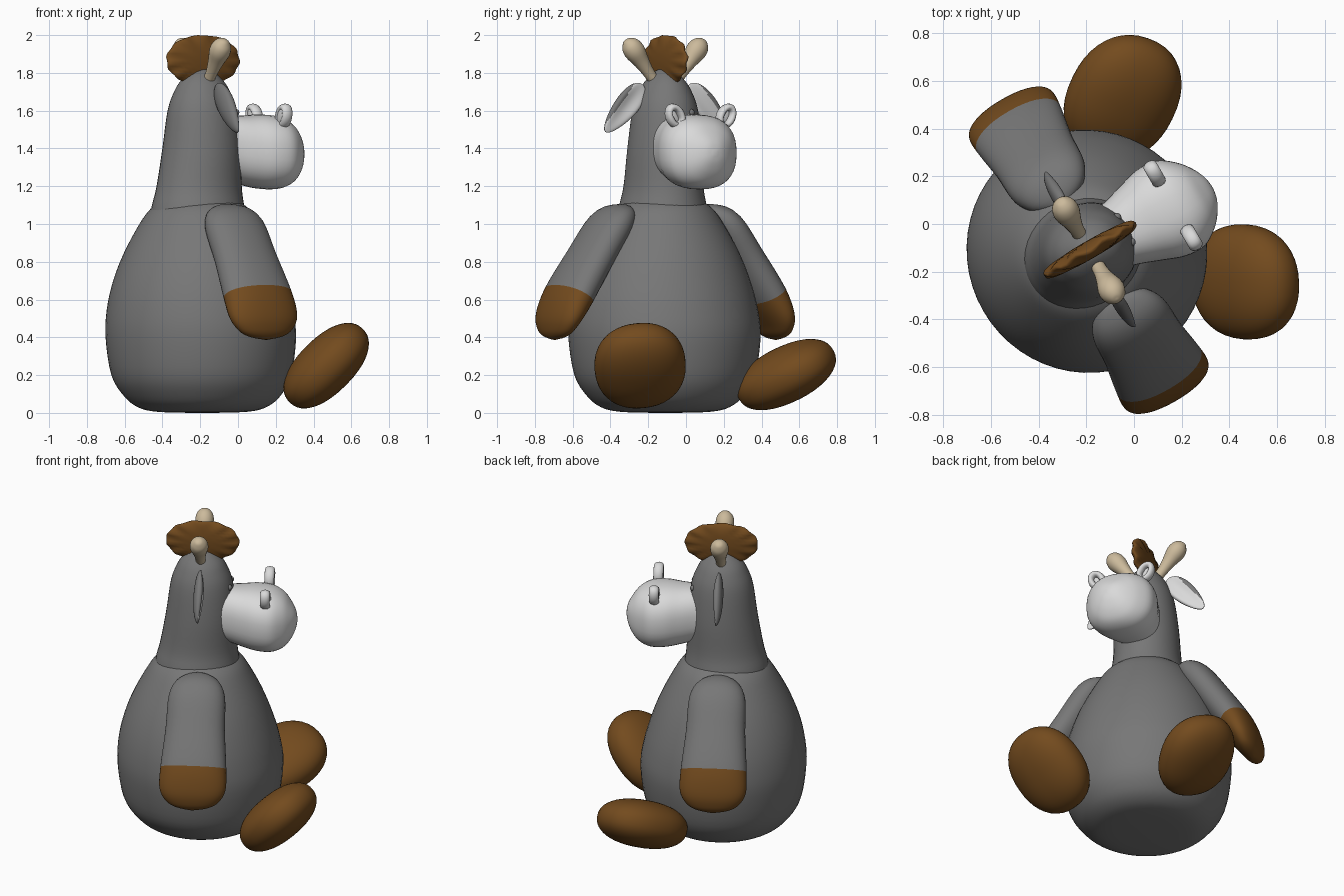
import bpy, bmesh, math
from mathutils import Vector, Matrix

if "Cube" in bpy.data.objects:
    bpy.data.objects.remove(bpy.data.objects["Cube"])

# The toy is turned 30 degrees: local x = forward, local y = its left
PLACE = Matrix.Translation((-0.19, -0.11, 0)) @ Matrix.Rotation(math.radians(30), 4, 'Z')


def material(name, rgb):
    m = bpy.data.materials.new(name)
    m.diffuse_color = (*rgb, 1)
    m.use_nodes = True
    m.node_tree.nodes["Principled BSDF"].inputs["Base Color"].default_value = m.diffuse_color
    return m


GREY = material("grey_plush", (0.185, 0.185, 0.185))
BROWN = material("brown_plush", (0.172, 0.070, 0.013))
WHITE = material("pale_plush", (0.70, 0.70, 0.70))
CREAM = material("cream_plush", (0.60, 0.49, 0.33))


def finish(name, bm, mats):
    bmesh.ops.recalc_face_normals(bm, faces=bm.faces[:])
    for f in bm.faces:
        f.smooth = True
    me = bpy.data.meshes.new(name)
    bm.to_mesh(me)
    bm.free()
    for m in mats:
        me.materials.append(m)
    ob = bpy.data.objects.new(name, me)
    ob.matrix_world = PLACE
    bpy.context.collection.objects.link(ob)
    return ob


def smooth_rows(rows, n=4):
    """Catmull-Rom interpolation between rows of numbers."""
    out = []
    for i in range(len(rows) - 1):
        p0, p1, p2 = rows[max(i - 1, 0)], rows[i], rows[i + 1]
        p3 = rows[min(i + 2, len(rows) - 1)]
        for k in range(n):
            t = k / n
            out.append([0.5 * (2 * b + (c - a) * t + (2 * a - 5 * b + 4 * c - d) * t * t
                               + (3 * b - a - 3 * c + d) * t ** 3)
                        for a, b, c, d in zip(p0, p1, p2, p3)])
    return out + [list(rows[-1])]


def loft(name, sections, mats, power=1.0, split=None, sides=40):
    """Skin over (centre, half axis a, half axis b); second colour after 'split'."""
    bm = bmesh.new()
    rings = []
    for c, a, b in sections:
        ring = []
        for k in range(sides):
            t = 2 * math.pi * k / sides
            co, si = math.cos(t), math.sin(t)
            co = math.copysign(abs(co) ** power, co)
            si = math.copysign(abs(si) ** power, si)
            ring.append(bm.verts.new(c + a * co + b * si))
        rings.append(ring)
    for i in range(len(rings) - 1):
        for k in range(sides):
            j = (k + 1) % sides
            f = bm.faces.new((rings[i][k], rings[i][j], rings[i + 1][j], rings[i + 1][k]))
            f.material_index = int(split is not None and i >= split)
    bm.faces.new(rings[0])
    bm.faces.new(rings[-1]).material_index = int(split is not None)
    return finish(name, bm, mats)


def blob(name, centre, axes, mats, shape=None, rule=None):
    """Sphere stretched onto three half axes; optional reshaping and colour rule."""
    bm = bmesh.new()
    bmesh.ops.create_uvsphere(bm, u_segments=40, v_segments=24, radius=1)
    if rule:
        for f in bm.faces:
            f.material_index = rule(f.calc_center_median())
    for v in bm.verts:
        p = shape(v.co.copy()) if shape else v.co
        v.co = centre + axes[0] * p.x + axes[1] * p.y + axes[2] * p.z
    return finish(name, bm, mats)


V = Vector

# Body: (z, half width, forward shift, half depth)
body = smooth_rows([(0, .05, 0, .05), (.006, .24, 0, .24), (.03, .34, 0, .34), (.09, .415, 0, .415),
                    (.2, .48, -.005, .475), (.4, .512, -.008, .502), (.55, .502, -.015, .488),
                    (.7, .465, -.02, .45), (.85, .405, -.02, .392), (1.0, .32, -.018, .315),
                    (1.08, .26, -.015, .26), (1.13, .19, -.01, .19)])
loft("body", [(V((u, 0, z)), V((d, 0, 0)), V((0, w, 0))) for z, w, u, d in body], [GREY], sides=56)

# Neck and head: (z, forward shift, half depth, half width)
neck = smooth_rows([(1.02, -.025, .265, .24), (1.1, -.025, .25, .225), (1.2, -.018, .232, .205),
                    (1.4, -.003, .212, .195), (1.6, 0, .187, .17), (1.7, 0, .152, .137),
                    (1.76, 0, .115, .10), (1.81, 0, .055, .05), (1.825, 0, .01, .01)])
loft("neck_and_head", [(V((u, 0, z)), V((a, 0, 0)), V((0, b, 0))) for z, u, a, b in neck], [GREY])

# Muzzle, turned a little: (forward, half width, bottom, top)
muzzle = smooth_rows([(.08, .13, 1.25, 1.55), (.16, .15, 1.23, 1.57), (.25, .18, 1.205, 1.575),
                      (.34, .208, 1.187, 1.58), (.43, .207, 1.185, 1.57), (.5, .162, 1.21, 1.535),
                      (.545, .11, 1.26, 1.48), (.573, .055, 1.32, 1.43), (.582, .01, 1.365, 1.385)])
loft("muzzle", [(V((u, -.05 * u, (lo + hi) / 2)), V((0, w, 0)), V((0, 0, (hi - lo) / 2)))
                for u, w, lo, hi in muzzle], [WHITE], power=0.84)


# Mane: thin fan with a rippled edge
def ripple(p):
    r = math.hypot(p.x, p.z)
    t = math.atan2(p.z, p.x)
    k = 1 + 0.012 * r * math.cos(11 * t)
    p.y += 0.2 * r * r * math.sin(11 * t)
    p.x = math.copysign(abs(p.x) ** 0.9, p.x) * k
    p.z *= k
    return p


blob("mane", V((.005, 0, 1.868)), (V((.222, 0, 0)), V((0, .038, 0)), V((0, 0, .131))), [BROWN], ripple)


def plump(p):
    return V([math.copysign(abs(c) ** 0.9, c) for c in p])


def foot(name, centre, azimuth, normal, half):
    """Cushion foot: 'azimuth' points to the toe, 'normal' out of its flat top."""
    az, n = math.radians(azimuth), V(normal).normalized()
    e1 = V((math.cos(az), math.sin(az), 0))
    e1.z = -(e1.x * n.x + e1.y * n.y) / n.z
    e1.normalize()
    spin = Matrix.Rotation(math.radians(-30), 3, 'Z')
    axes = [spin @ a * h for a, h in zip((e1, n.cross(e1), n), half)]
    blob(name, PLACE.inverted() @ V(centre), axes, [BROWN], plump)


# Feet (posed differently left and right, given in world directions)
foot("right_foot", (.467, -.243, .25), -4, (-.70, -.09, .70), (.275, .242, .145))
foot("left_foot", (-.048, .53, .203), 64, (.12, -.45, .87), (.285, .232, .145))

# Arm path: (sideways, z, half width, half thickness)
ARM = smooth_rows([(.22, 1.08, .04, .02), (.26, 1.055, .12, .06), (.34, .99, .17, .095),
                   (.46, .82, .18, .10), (.588, .625, .20, .10), (.65, .51, .20, .08),
                   (.672, .44, .16, .058), (.68, .405, .10, .035), (.683, .388, .01, .01)])
HORN = smooth_rows([(.05, 1.74, .03), (.10, 1.80, .031), (.145, 1.86, .042), (.185, 1.912, .056),
                    (.215, 1.947, .049), (.235, 1.968, .025), (.24, 1.974, .004)])


def limb_sections(rows, s):
    out = []
    for i, r in enumerate(rows):
        p, q = rows[max(i - 1, 0)], rows[min(i + 1, len(rows) - 1)]
        d = V((0, s * (q[0] - p[0]), q[1] - p[1])).normalized()
        out.append((V((0, s * r[0], r[1])), V((r[2], 0, 0)), d.cross(V((1, 0, 0))) * r[-1]))
    return out


def hollow(p):
    # leaf shape with a flattened front
    p.y *= 1 - 0.25 * p.z
    if p.x > 0:
        p.x *= 0.35 + 0.9 * p.y * p.y
    return p


for s, side in ((1, "left"), (-1, "right")):
    # Arm with brown mitten
    loft(side + "_arm", limb_sections(ARM, s), [GREY, BROWN], power=0.92, split=16)
    loft(side + "_horn", limb_sections(HORN, s), [CREAM], sides=24)

    # Ear: pale inside, grey outside and along the upper rim
    along = V((0, s * .68, -.73))
    blob(side + "_ear", V((0.008, s * .255, 1.612)),
         (V((.036, 0, 0)), V((0, s * .73, .68)) * .066, along * .17), [GREY, WHITE], hollow,
         lambda c: int(c.x > 0.1 and c.y < 0.6))

    # Nostril: ring around a pale disc standing on the muzzle
    out = V((0, s * .5, .87))
    cross = V((0, .87, -s * .5))
    mid = V((.40, s * .155 - .015, 1.57))
    bm = bmesh.new()
    rings = []
    for i in range(24):
        t = 2 * math.pi * i / 24
        c = out * math.cos(t) * .052 + cross * math.sin(t) * .034
        r = c.normalized()
        rings.append([bm.verts.new(mid + c + r * .02 * math.cos(q * math.pi / 6)
                                   + V((.03 * math.sin(q * math.pi / 6), 0, 0))) for q in range(12)])
    for i in range(24):
        a, b = rings[i], rings[(i + 1) % 24]
        for q in range(12):
            bm.faces.new((a[q], b[q], b[(q + 1) % 12], a[(q + 1) % 12]))
    finish(side + "_nostril_rim", bm, [WHITE])
    blob(side + "_nostril_back", mid - V((.015, 0, 0)),
         (V((.014, 0, 0)), cross * .034, out * .052), [WHITE])

    # Small brow bump where the muzzle meets the head
    blob(side + "_brow", V((.172, s * .06, 1.59)),
         (V((.018, 0, 0)), V((0, .018, 0)), V((0, 0, .018))), [GREY])
